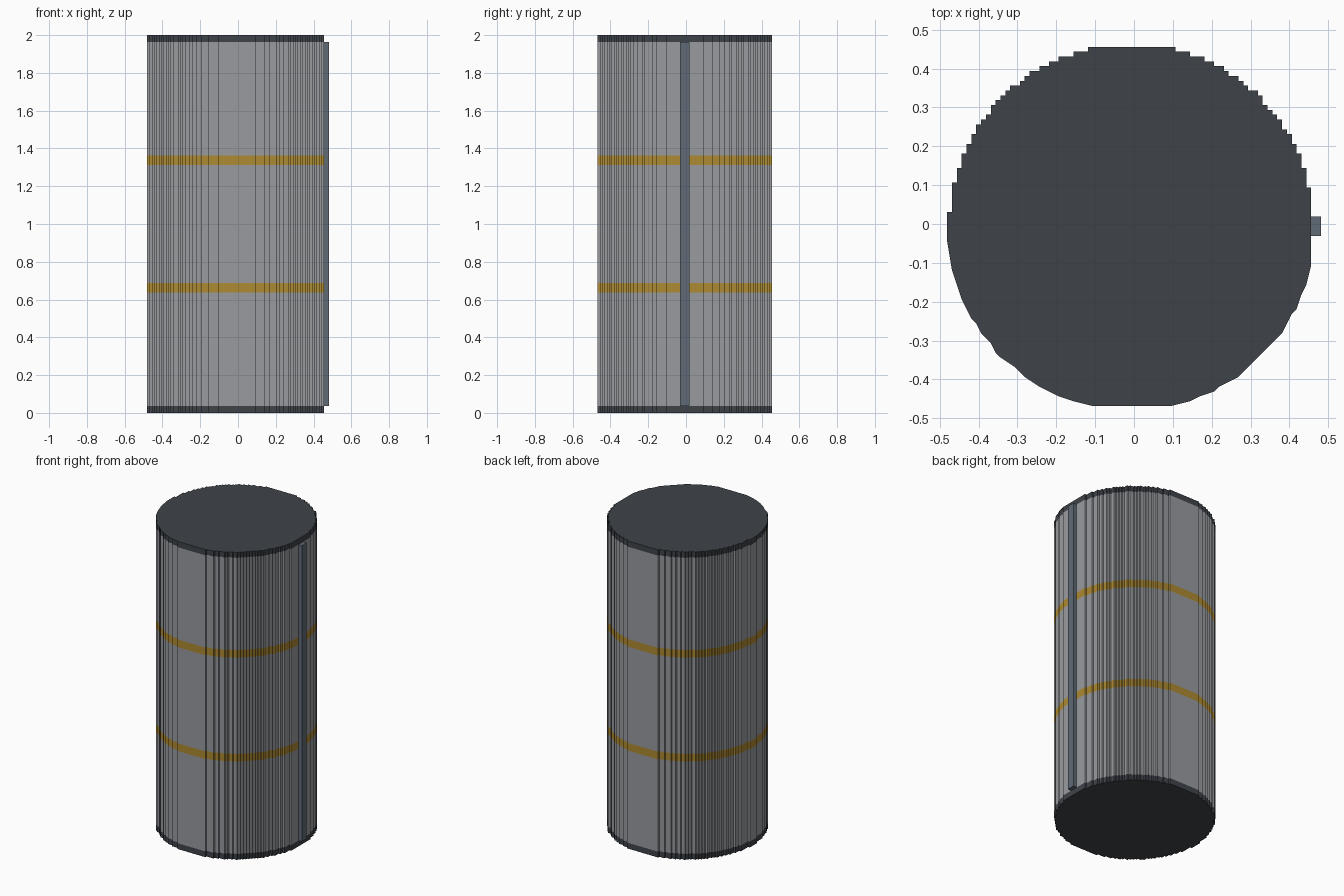
import bpy
import bmesh
import math

if "Cube" in bpy.data.objects:
    bpy.data.objects.remove(bpy.data.objects["Cube"], do_unlink=True)

V = 0.0125             # size of one block
CENTRE = -0.00625      # block edge nearest the drum axis
RADIUS = 37.5          # in blocks
SHIFT = 0.1            # axis offset from the block edge, in blocks


def material(name, rgb):
    linear = [((c / 255 + 0.055) / 1.055) ** 2.4 for c in rgb] + [1.0]
    mat = bpy.data.materials.new(name)
    mat.use_nodes = True
    mat.diffuse_color = linear
    mat.node_tree.nodes["Principled BSDF"].inputs["Base Color"].default_value = linear
    return mat


grey = material("light grey", (152, 155, 159))
dark = material("dark slate", (63, 68, 74))
gold = material("ochre", (173, 138, 50))
steel = material("blue grey", (96, 107, 118))


def stepped_circle():
    """Counter-clockwise outline of a disc made of square blocks."""
    right, left = [], []
    for row in range(-38, 37):
        dy = row + 0.5 - SHIFT
        half = math.sqrt(max(RADIUS ** 2 - dy ** 2, 0))
        lo = math.ceil(-SHIFT - half - 0.5)
        hi = math.floor(-SHIFT + half - 0.5) + 1
        right += [(hi, row), (hi, row + 1)]
        left += [(lo, row), (lo, row + 1)]
    points = []
    for p in right + left[::-1]:
        if not points or p != points[-1]:
            points.append(p)
    # drop points in the middle of a straight run
    kept = []
    for i, p in enumerate(points):
        a, b = points[i - 1], points[(i + 1) % len(points)]
        if not (a[0] == p[0] == b[0] or a[1] == p[1] == b[1]):
            kept.append(p)
    return [(CENTRE + x * V, CENTRE - y * V * -1) for x, y in kept]


def extrude_outline(name, outline, z0, z1, mat, bottom=False, top=False):
    bm = bmesh.new()
    low = [bm.verts.new((x, y, z0 * V)) for x, y in outline]
    high = [bm.verts.new((x, y, z1 * V)) for x, y in outline]
    n = len(outline)
    for i in range(n):
        j = (i + 1) % n
        bm.faces.new((low[i], low[j], high[j], high[i]))
    if bottom:
        bm.faces.new(low[::-1])
    if top:
        bm.faces.new(high)
    bmesh.ops.triangulate(bm, faces=[f for f in bm.faces if len(f.verts) > 4])
    mesh = bpy.data.meshes.new(name)
    bm.to_mesh(mesh)
    bm.free()
    mesh.materials.append(mat)
    obj = bpy.data.objects.new(name, mesh)
    bpy.context.collection.objects.link(obj)
    return obj


disc = stepped_circle()

# End caps
extrude_outline("bottom_cap", disc, 0, 3, dark, bottom=True)
extrude_outline("top_cap", disc, 157, 160, dark, top=True)

# Body walls, with two flush bands between them
extrude_outline("lower_body", disc, 3, 51, grey)
extrude_outline("lower_band", disc, 51, 55, gold)
extrude_outline("middle_body", disc, 55, 105, grey)
extrude_outline("upper_band", disc, 105, 109, gold)
extrude_outline("upper_body", disc, 109, 157, grey)

# Vertical seam rail on the left side
x0, x1 = CENTRE + 37 * V, CENTRE + 39 * V
y0, y1 = CENTRE - 2 * V, CENTRE + 2 * V
extrude_outline("seam_rail", [(x0, y0), (x1, y0), (x1, y1), (x0, y1)],
                3, 157, steel, bottom=True, top=True)
